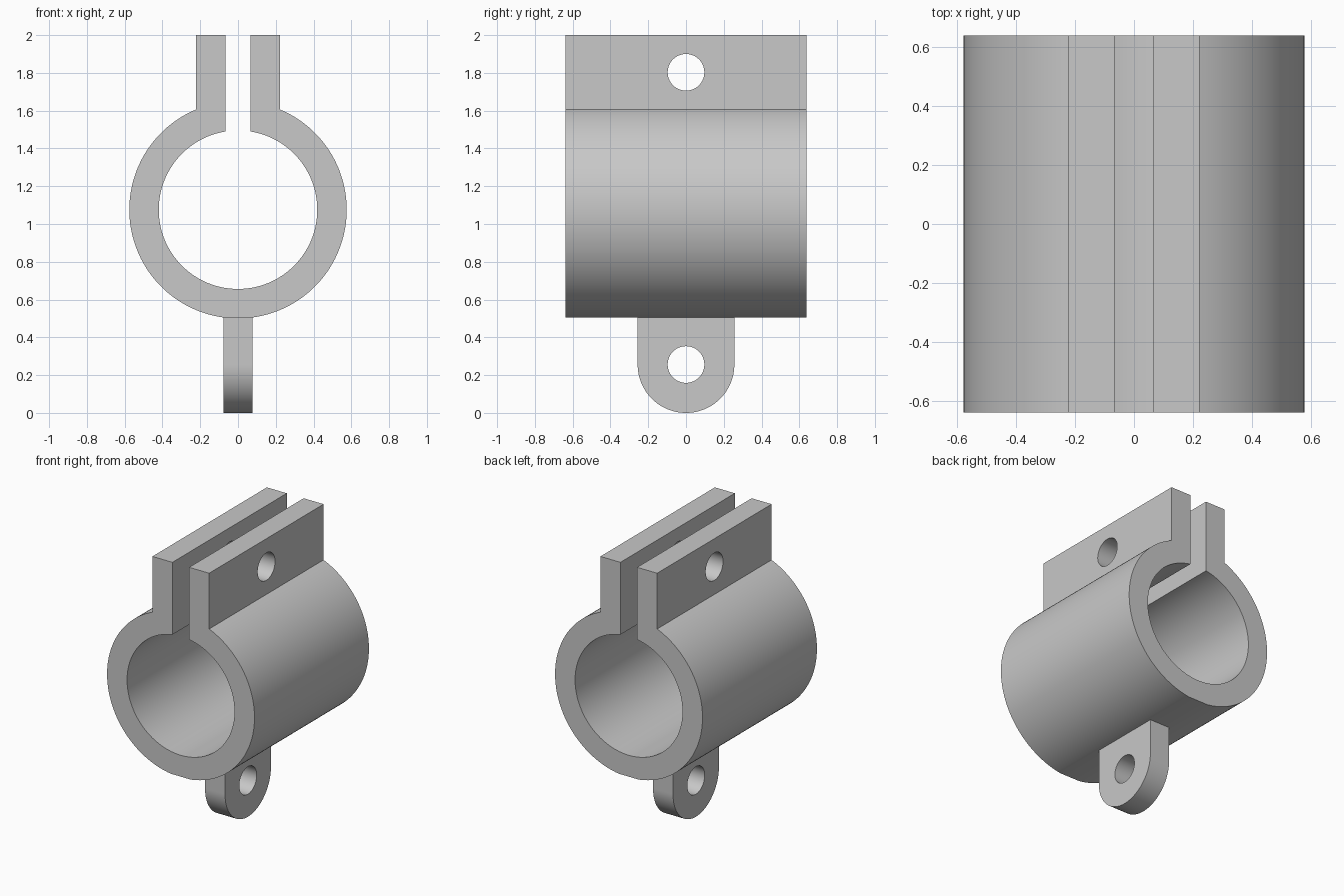
import bpy
import bmesh
from math import sin, cos, pi, asin, sqrt, radians

if "Cube" in bpy.data.objects:
    bpy.data.objects.remove(bpy.data.objects["Cube"], do_unlink=True)

OUTER, INNER = 0.5755, 0.4195      # ring radii
CENTRE = 1.0755                    # ring centre height
HALF_LENGTH = 0.638
GAP, EAR = 0.0655, 0.2215          # inner and outer faces of the clamp ears
TAB, TAB_R = 0.078, 0.256          # tab half thickness and end radius
HOLE_R = 0.097
TOP, EAR_HOLE = 2.0, 1.803

grey = bpy.data.materials.new("light_grey")
grey.use_nodes = True
grey.diffuse_color = (0.58, 0.58, 0.58, 1)
grey.node_tree.nodes["Principled BSDF"].inputs["Base Color"].default_value = grey.diffuse_color


def arc(r, cz, start, end, steps):
    """Points on a circle, with the angle measured clockwise from straight up."""
    angles = [start + (end - start) * i / steps for i in range(steps + 1)]
    return [(r * sin(a), cz + r * cos(a)) for a in angles]


def extrude(name, profile, axis, half):
    """Extrude a closed profile (across, height) both ways along x or y."""
    bm = bmesh.new()
    place = (lambda u, z: (u, -half, z)) if axis == "y" else (lambda u, z: (-half, u, z))
    face = bm.faces.new([bm.verts.new(place(u, z)) for u, z in profile])
    new = bmesh.ops.extrude_face_region(bm, geom=[face])["geom"]
    shift = (0, 2 * half, 0) if axis == "y" else (2 * half, 0, 0)
    bmesh.ops.translate(bm, vec=shift, verts=[v for v in new if isinstance(v, bmesh.types.BMVert)])
    bmesh.ops.recalc_face_normals(bm, faces=bm.faces)
    mesh = bpy.data.meshes.new(name)
    bm.to_mesh(mesh)
    bm.free()
    mesh.materials.append(grey)
    obj = bpy.data.objects.new(name, mesh)
    bpy.context.collection.objects.link(obj)
    return obj


def drill(obj, z):
    """Cut a round hole along x, then smooth the curved faces."""
    cutter = extrude("hole_cutter", arc(HOLE_R, z, 0, 2 * pi, 64)[:-1], "x", 0.5)
    cutter.hide_render = True
    cut = obj.modifiers.new("hole", "BOOLEAN")
    cut.operation, cut.solver, cut.object = "DIFFERENCE", "EXACT", cutter
    bpy.ops.object.select_all(action="DESELECT")
    obj.select_set(True)
    bpy.context.view_layer.objects.active = obj
    bpy.ops.object.modifier_apply(modifier=cut.name)
    bpy.data.objects.remove(cutter, do_unlink=True)
    bpy.ops.object.shade_smooth_by_angle(angle=radians(30))


# Split ring with two upright ears and a narrow flat underneath
half_profile = [(GAP, TOP), (EAR, TOP)]
half_profile += arc(OUTER, CENTRE, asin(EAR / OUTER), pi - asin(TAB / OUTER), 60)
inside = arc(INNER, CENTRE, asin(GAP / INNER), 2 * pi - asin(GAP / INNER), 120)
mirrored = [(-x, z) for x, z in reversed(half_profile)]
drill(extrude("split_clamp_ring", half_profile + mirrored + inside[::-1], "y", HALF_LENGTH), EAR_HOLE)

# Rounded mounting tab, seated just inside the ring wall
tab_top = CENTRE - sqrt(OUTER ** 2 - TAB ** 2) + 0.04
tab_profile = [(-TAB_R, tab_top), (TAB_R, tab_top)] + arc(TAB_R, TAB_R, pi / 2, 3 * pi / 2, 64)
drill(extrude("mounting_tab", tab_profile, "x", TAB), TAB_R)
